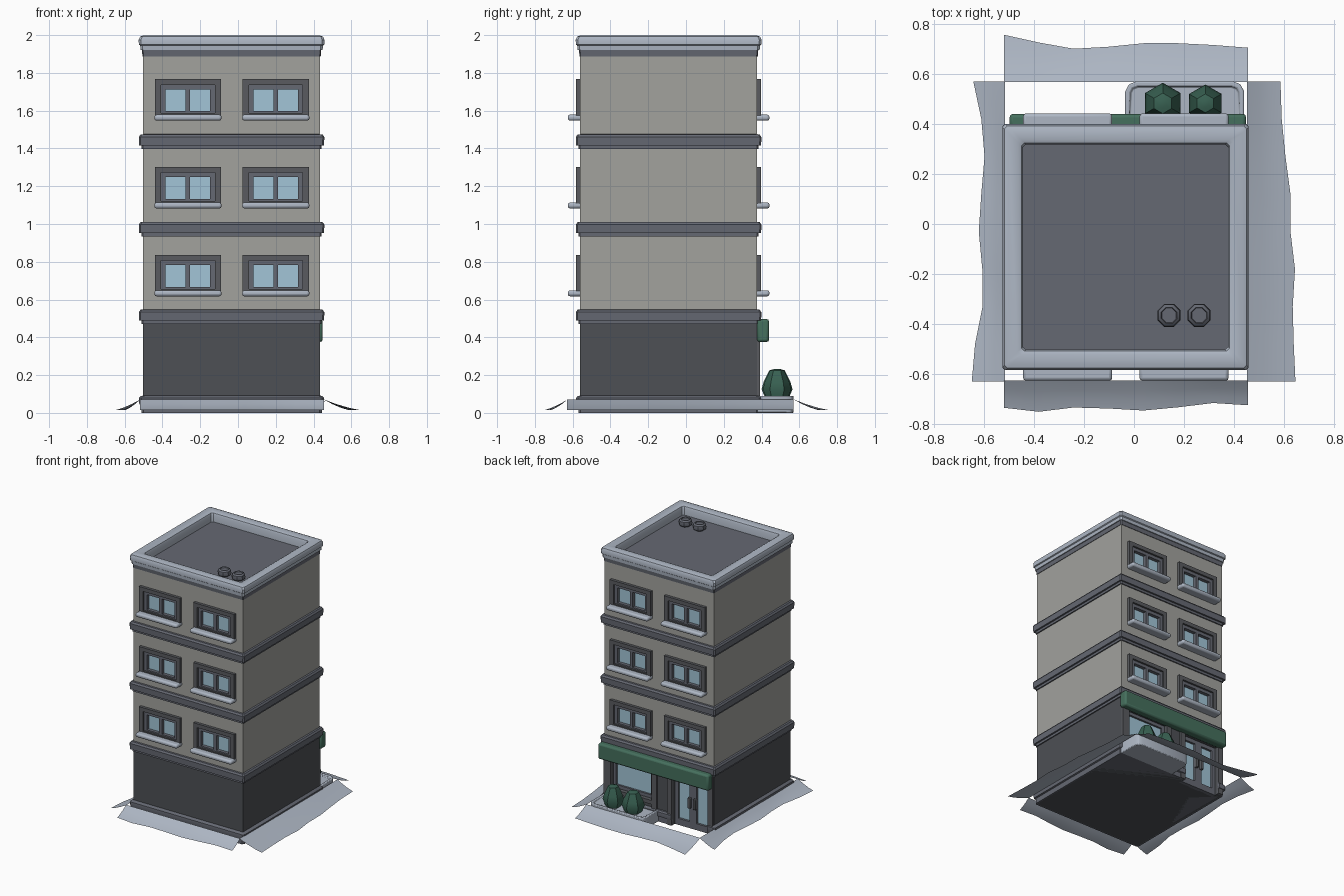
import bpy, bmesh, math
from mathutils import Vector

if "Cube" in bpy.data.objects:
    bpy.data.objects.remove(bpy.data.objects["Cube"])

CX, CY = -0.034, -0.092          # building axis
H = 0.468                        # half width of the walls


def mat(name, c):
    m = bpy.data.materials.new(name)
    m.diffuse_color = (*c, 1)
    m.use_nodes = True
    m.node_tree.nodes["Principled BSDF"].inputs["Base Color"].default_value = m.diffuse_color
    return m


WALL = mat("wall", (0.36, 0.36, 0.34))
DARK = mat("dark_wall", (0.075, 0.08, 0.09))
TRIM = mat("trim", (0.13, 0.14, 0.17))
FRAME = mat("frame", (0.10, 0.105, 0.115))
SNOW = mat("snow", (0.42, 0.47, 0.55))
GLASS = mat("glass", (0.36, 0.56, 0.68))
GREEN = mat("green", (0.06, 0.16, 0.11))
LEAF = mat("leaf", (0.04, 0.12, 0.085))


def finish(bm, name, m, bevel=0, seg=2, smooth=True):
    bmesh.ops.recalc_face_normals(bm, faces=bm.faces)
    me = bpy.data.meshes.new(name)
    bm.to_mesh(me)
    bm.free()
    ob = bpy.data.objects.new(name, me)
    bpy.context.collection.objects.link(ob)
    if m:
        me.materials.append(m)
    if bevel:
        b = ob.modifiers.new("bevel", "BEVEL")
        b.width, b.segments, b.limit_method = bevel, seg, "ANGLE"
    if smooth:
        bpy.ops.object.select_all(action="DESELECT")
        ob.select_set(True)
        bpy.context.view_layer.objects.active = ob
        bpy.ops.object.shade_smooth_by_angle(angle=math.radians(35))
    return ob


def add_box(bm, x0, x1, y0, y1, z0, z1):
    vs = bmesh.ops.create_cube(bm, size=1)["verts"]
    for v in vs:
        v.co = Vector(((x0 + x1) / 2 + v.co.x * (x1 - x0),
                       (y0 + y1) / 2 + v.co.y * (y1 - y0),
                       (z0 + z1) / 2 + v.co.z * (z1 - z0)))


def boxes(name, m, *dims, bevel=0, seg=2):
    bm = bmesh.new()
    for d in dims:
        add_box(bm, *d)
    return finish(bm, name, m, bevel, seg, bevel > 0)


def lathe(name, m, profile, n, cx, cy, corner=0, rot=0, smooth=True):
    """Stack rings of (radius, z); corner > 0 gives chamfered squares."""
    bm, rings = bmesh.new(), []
    for r, z in profile:
        if corner:
            c = r - corner
            pts = [(r, -c), (r, c), (c, r), (-c, r), (-r, c), (-r, -c), (-c, -r), (c, -r)]
        else:
            pts = [(r * math.cos(rot + i * math.tau / n), r * math.sin(rot + i * math.tau / n))
                   for i in range(n)]
        rings.append([bm.verts.new((cx + x, cy + y, z)) for x, y in pts])
    for a, b in zip(rings, rings[1:]):
        for i in range(len(a)):
            j = (i + 1) % len(a)
            bm.faces.new((a[i], a[j], b[j], b[i]))
    bm.faces.new(rings[0])
    bm.faces.new(rings[-1])
    return finish(bm, name, m, smooth=smooth)


def cut(ob, cutter):
    b = ob.modifiers.new("opening", "BOOLEAN")
    b.object, b.operation, b.solver = cutter, "DIFFERENCE", "EXACT"


BY = CY + H                      # rear wall plane, where the shop front is
WX = (-0.265, 0.20)              # window centres
WZ = (0.635, 1.10, 1.565)        # sill heights

# cutters
shop_cut = boxes("shop_cutter", None, (-0.46, -0.15, BY - 0.05, 0.7, -0.1, 0.385),
                 (0.02, 0.37, BY - 0.04, 0.7, 0.15, 0.385))
bm = bmesh.new()
for s in (-1, 1):
    for x in WX:
        for z in WZ:
            y0, y1 = sorted((CY + s * (H - 0.03), CY + s * (H + 0.1)))
            add_box(bm, x - 0.135, x + 0.135, y0, y1, z + 0.025, z + 0.165)
win_cut = finish(bm, "window_cutter", None, smooth=False)
for c in (shop_cut, win_cut):
    c.hide_render = c.hide_viewport = True
    c.display_type = "WIRE"

# walls
q = (CX - H, CX + H, CY - H, CY + H)
ground = boxes("ground_floor", DARK, (*q, 0, 0.50))
cut(ground, shop_cut)
upper = boxes("upper_walls", WALL, (*q, 0.50, 1.90))
cut(upper, win_cut)

# plinth with a rounded top, open at the door
plinth = lathe("plinth", TRIM, [(0.478, 0), (0.478, 0.04), (0.488, 0.045), (0.491, 0.06),
               (0.489, 0.08), (0.48, 0.09), (0.46, 0.092)], 4, CX, CY, corner=0.012)
cut(plinth, shop_cut)

# floor bands
for i, z in enumerate((0.488, 0.952, 1.416)):
    lathe(f"floor_band_{i}", TRIM, [(0.46, z - 0.018), (0.477, z - 0.018), (0.477, z), (0.49, z),
          (0.491, z + 0.045), (0.482, z + 0.058), (0.46, z + 0.06)], 4, CX, CY, corner=0.008)

# cornice and parapet with sunken roof
lathe("cornice", TRIM, [(0.46, 1.888), (0.472, 1.888), (0.475, 1.925), (0.46, 1.925)],
      4, CX, CY, corner=0.006)
lathe("parapet_and_roof", SNOW, [(0.46, 1.92), (0.482, 1.92), (0.484, 1.945), (0.491, 1.95),
      (0.492, 1.975), (0.484, 1.992), (0.468, 1.998), (0.43, 1.997), (0.416, 1.99),
      (0.410, 1.975), (0.410, 1.90)], 4, CX, CY, corner=0.012)

# roof vents
for i, x in enumerate((0.14, 0.26)):
    lathe(f"roof_vent_{i}", TRIM, [(0.032, 1.89), (0.032, 1.925), (0.046, 1.935), (0.05, 1.95),
          (0.046, 1.968), (0.034, 1.978), (0.031, 1.97)], 8, x, -0.365, rot=math.pi / 8)

# windows on front and rear
for side, s in (("front", -1), ("rear", 1)):
    def yy(a, b):
        return sorted((CY + s * a, CY + s * b))
    for i, x in enumerate(WX):
        for j, z in enumerate(WZ):
            n = f"{side}_{i}_{j}"
            o = yy(H - 0.01, 0.490)
            boxes(f"window_surround_{n}", FRAME,
                  (x - 0.175, x - 0.142, *o, z, z + 0.202), (x + 0.142, x + 0.175, *o, z, z + 0.202),
                  (x - 0.142, x + 0.142, *o, z + 0.172, z + 0.202),
                  (x - 0.142, x + 0.142, *o, z, z + 0.022))
            f = yy(H - 0.028, H + 0.008)
            boxes(f"window_sash_{n}", TRIM,
                  (x - 0.143, x - 0.118, *f, z + 0.02, z + 0.173),
                  (x + 0.118, x + 0.143, *f, z + 0.02, z + 0.173),
                  (x - 0.012, x + 0.012, *f, z + 0.02, z + 0.173),
                  (x - 0.143, x + 0.143, *f, z + 0.148, z + 0.173),
                  (x - 0.143, x + 0.143, *f, z + 0.02, z + 0.032))
            g = yy(H - 0.03, H - 0.018)
            boxes(f"window_glass_{n}", GLASS, (x - 0.13, x + 0.13, *g, z + 0.025, z + 0.16))
            k = yy(H - 0.01, 0.534)
            boxes(f"window_sill_{n}", SNOW, (x - 0.178, x + 0.178, *k, z - 0.018, z + 0.014), bevel=0.012)

# shop front: pilasters, window and double door
p = (BY - 0.01, BY + 0.016)
boxes("shop_pilasters", FRAME, (-0.50, -0.46, *p, 0, 0.47), (-0.15, -0.11, *p, 0, 0.47),
      (-0.02, 0.02, *p, 0.09, 0.47), (0.37, 0.43, *p, 0.09, 0.47),
      (-0.46, -0.15, *p, 0.385, 0.47), (0.02, 0.37, *p, 0.385, 0.47), (0.02, 0.37, *p, 0.12, 0.15))
boxes("shop_window_glass", GLASS, (0.03, 0.36, BY - 0.04, BY - 0.03, 0.16, 0.375))
w = (BY - 0.04, BY - 0.015)
boxes("shop_window_frame", TRIM, (0.02, 0.045, *w, 0.15, 0.385), (0.345, 0.37, *w, 0.15, 0.385),
      (0.02, 0.37, *w, 0.36, 0.385), (0.02, 0.37, *w, 0.15, 0.175))
boxes("door_glass", GLASS, (-0.45, -0.16, BY - 0.052, BY - 0.042, 0.03, 0.375))
d = (BY - 0.055, BY - 0.025)
bm = bmesh.new()
for x in (-0.3825, -0.2275):
    for e in (-0.0625, 0.0625):
        add_box(bm, x + e - 0.015, x + e + 0.015, *d, 0, 0.385)
    add_box(bm, x - 0.077, x + 0.077, *d, 0, 0.05)
    add_box(bm, x - 0.077, x + 0.077, *d, 0.355, 0.385)
finish(bm, "door_frame", TRIM, smooth=False)
boxes("door_handles", FRAME, *[(x - 0.012, x + 0.012, BY - 0.03, BY - 0.005, 0.16, 0.24)
                               for x in (-0.328, -0.282)], bevel=0.004)

# awning
boxes("awning", GREEN, (-0.497, 0.448, BY, 0.44, 0.375, 0.497), bevel=0.014)

# planter: rounded box with sunken bed
bm = bmesh.new()
pts = [(-0.035, BY), (-0.035, 0.53), (-0.02, 0.558), (0.01, 0.57), (0.395, 0.57),
       (0.425, 0.558), (0.44, 0.53), (0.44, BY)]
base = bm.faces.new([bm.verts.new((x, y, 0)) for x, y in pts])
ext = bmesh.ops.extrude_face_region(bm, geom=[base])["geom"]
for v in ext:
    if isinstance(v, bmesh.types.BMVert):
        v.co.z = 0.09
top = [f for f in ext if isinstance(f, bmesh.types.BMFace)]
bmesh.ops.inset_region(bm, faces=top, thickness=0.022, depth=0)
bed = bmesh.ops.extrude_face_region(bm, geom=top)["geom"]
for v in bed:
    if isinstance(v, bmesh.types.BMVert):
        v.co.z = 0.075
bmesh.ops.delete(bm, geom=top, context="FACES")
finish(bm, "planter", SNOW, bevel=0.006)

# bushes
for i, (x, r) in enumerate(((0.115, 0.082), (0.285, 0.075))):
    lathe(f"bush_{i}", LEAF, [(r * 0.72, 0.07), (r, 0.125), (r * 0.86, 0.165), (r * 0.5, 0.225),
          (r * 0.2, 0.232)], 6, x, 0.482, rot=math.pi / 6)


# sloping snow drifts: inner edge straight, outer edge wavy
def drift(name, axis, inner, a, b, outer):
    bm, rows = bmesh.new(), []
    for i, o in enumerate(outer):
        t = a + (b - a) * i / (len(outer) - 1)
        row = []
        for f, z in ((0, 0.072), (0.35, 0.047), (0.7, 0.027), (1, 0.015)):
            u = inner + (o - inner) * f
            row.append(bm.verts.new((t, u, z) if axis == "x" else (u, t, z)))
        rows.append(row)
    for p, r in zip(rows, rows[1:]):
        for k in range(3):
            bm.faces.new((p[k], p[k + 1], r[k + 1], r[k]))
    ob = finish(bm, name, SNOW)
    if ob.data.polygons[0].normal.z < 0:
        ob.data.flip_normals()


drift("snow_front", "x", -0.625, -0.52, 0.456, (-0.734, -0.75, -0.733, -0.737, -0.745, -0.732, -0.715, -0.724))
drift("snow_rear", "x", 0.568, -0.52, 0.456, (0.756, 0.725, 0.70, 0.708, 0.722, 0.722, 0.715, 0.704))
drift("snow_left", "y", -0.516, -0.63, 0.57, (-0.648, -0.635, -0.605, -0.606, -0.62, -0.61, -0.597, -0.61, -0.642))
drift("snow_right", "y", 0.452, -0.63, 0.57, (0.645, 0.638, 0.634, 0.643, 0.625, 0.625, 0.605, 0.59, 0.585))
